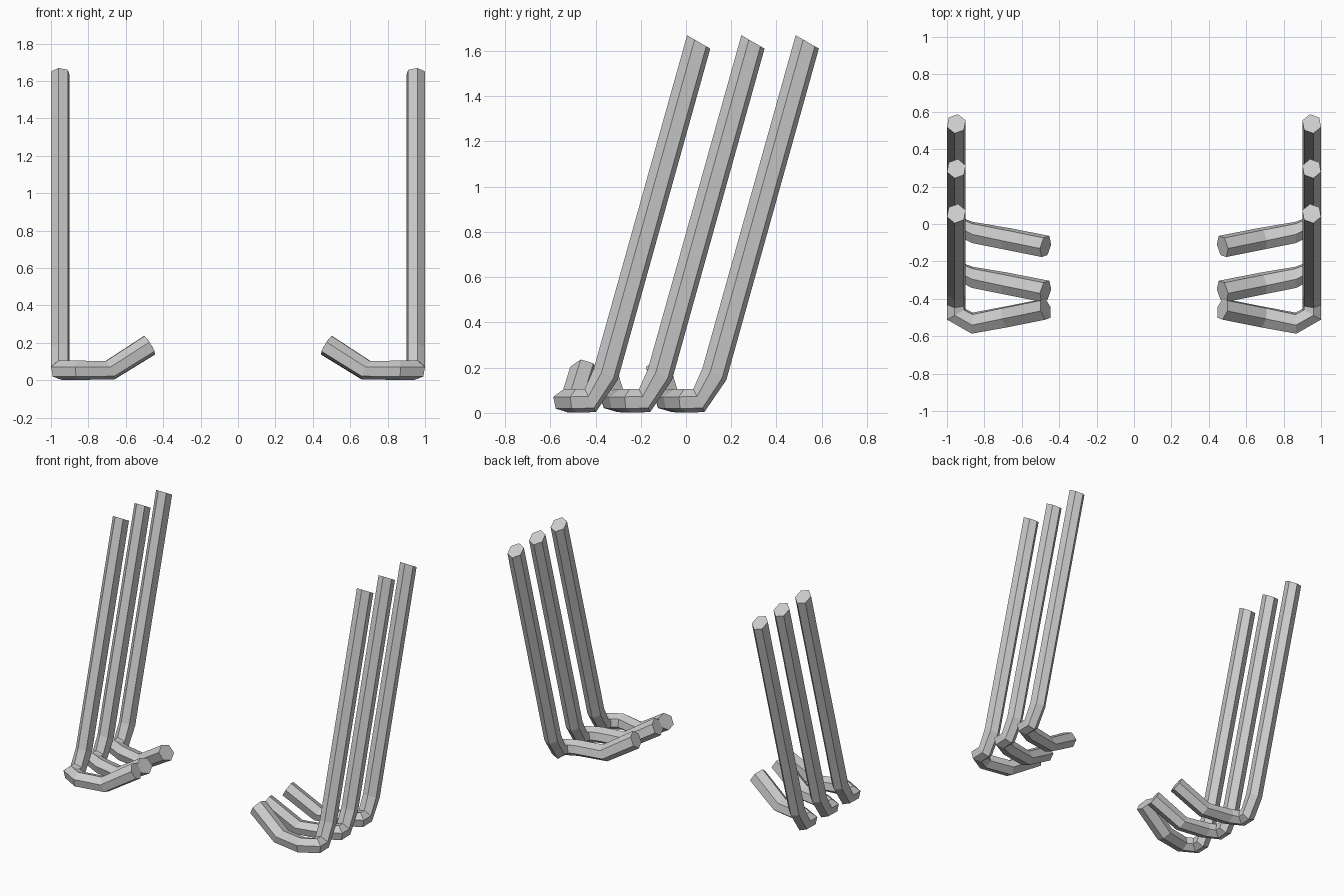
import bpy
import math
from mathutils import Vector

if "Cube" in bpy.data.objects:
    bpy.data.objects.remove(bpy.data.objects["Cube"])


def bent_bar(name, side, dy, forward):
    """Six-sided bar; each ring = centre, depth axis, width axis (right-hand side)."""
    if forward:   # hook tip leaning to the front
        knee, bend, tip, skew = -0.525, -0.558, -0.60, 0.011
    else:         # hook tip leaning to the back
        knee, bend, tip, skew = -0.53, -0.497, -0.455, -0.011
    rings = [
        ((0.95, 0.056, 1.64), (0, 0.052, -0.03), (0.053, 0, 0)),        # top end
        ((0.95, -0.355, 0.17), (0, 0.054, -0.025), (0.053, 0, 0)),      # ankle
        ((0.95, -0.423, 0.055), (0, 0.025, -0.052), (0.053, 0, 0)),     # heel
        ((0.95, -0.483, 0.053), (0, 0, -0.053), (0.053, -0.03, 0)),     # corner
        ((0.865, knee, 0.053), (0, 0, -0.053), (0.003, -0.06, 0)),      # foot
        ((0.685, bend, 0.053), (-0.024, 0, -0.049), (skew, -0.06, 0)),  # foot bend
        ((0.473, tip, 0.187), (-0.029, 0, -0.05), (skew, -0.06, 0)),    # raised tip
    ]
    verts, faces = [], []
    for c, a, b in rings:
        for k in range(6):
            t = math.radians(-10 + 60 * k)
            p = Vector(c) + Vector(a) * math.cos(t) + Vector(b) * math.sin(t)
            verts.append((p.x * side, p.y + dy, p.z))
    for i in range(len(rings) - 1):
        for k in range(6):
            n = (k + 1) % 6
            faces.append((i * 6 + k, i * 6 + n, i * 6 + 6 + n, i * 6 + 6 + k))
    last = 6 * (len(rings) - 1)
    faces.append(tuple(reversed(range(6))))
    faces.append(tuple(range(last, last + 6)))
    if side > 0:
        # keep normals outward on the unmirrored side
        faces = [tuple(reversed(f)) for f in faces]
    mesh = bpy.data.meshes.new(name)
    mesh.from_pydata(verts, [], faces)
    mesh.update()
    # make sure the shell faces outward
    vol = sum(p.center.dot(p.normal) * p.area for p in mesh.polygons)
    if vol < 0:
        mesh.flip_normals()
    obj = bpy.data.objects.new(name, mesh)
    bpy.context.collection.objects.link(obj)


# Three bars on each side, front to back
for side, label in ((1, "right"), (-1, "left")):
    for i, place in enumerate(("front", "middle", "back")):
        bent_bar(f"{label}_{place}_bar", side, 0.24 * i, i > 0)
